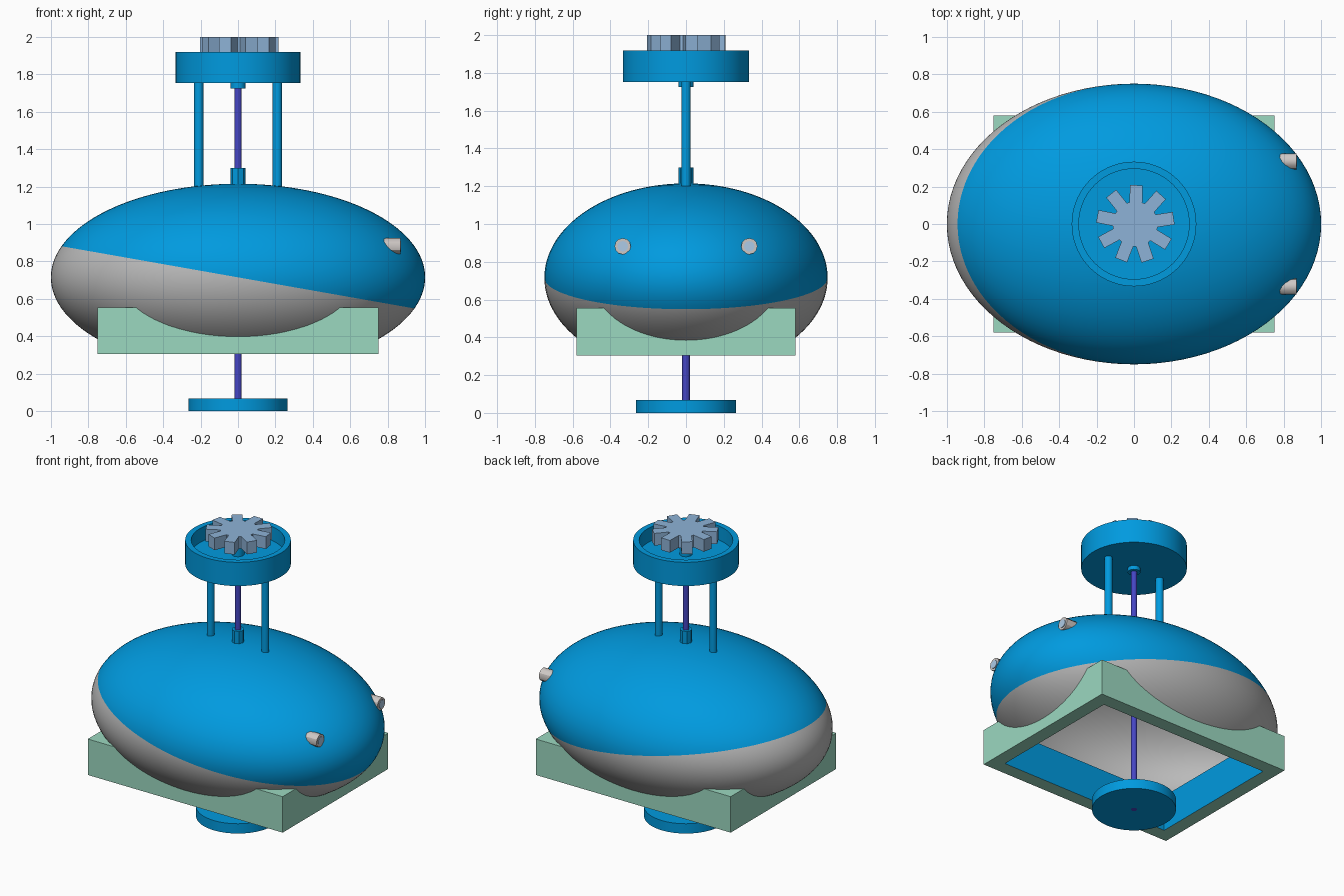
import bpy, bmesh, math
from mathutils import Matrix, Vector

cube = bpy.data.objects.get("Cube")
if cube:
    bpy.data.objects.remove(cube, do_unlink=True)


def material(name, rgb):
    m = bpy.data.materials.new(name)
    m.use_nodes = True
    colour = (*rgb, 1)
    m.diffuse_color = colour
    m.node_tree.nodes["Principled BSDF"].inputs["Base Color"].default_value = colour
    return m


blue = material("hull blue", (0.0, 0.325, 0.74))
grey = material("belly grey", (0.49, 0.49, 0.49))
green = material("frame green", (0.33, 0.69, 0.53))
steel = material("gear steel blue", (0.27, 0.45, 0.68))
purple = material("shaft purple", (0.06, 0.06, 0.55))
pale = material("eye pale grey", (0.62, 0.58, 0.56))
lens = material("lens pale blue", (0.42, 0.6, 0.8))


def finish(name, bm, mats, smooth=True):
    bmesh.ops.recalc_face_normals(bm, faces=bm.faces)
    mesh = bpy.data.meshes.new(name)
    bm.to_mesh(mesh)
    bm.free()
    for m in mats:
        mesh.materials.append(m)
    ob = bpy.data.objects.new(name, mesh)
    bpy.context.collection.objects.link(ob)
    if smooth:
        smooth_object(ob)
    return ob


def activate(ob):
    bpy.ops.object.select_all(action="DESELECT")
    ob.select_set(True)
    bpy.context.view_layer.objects.active = ob


def smooth_object(ob):
    activate(ob)
    bpy.ops.object.shade_smooth_by_angle(angle=math.radians(30))


def cylinder(name, r, z0, z1, mat, x=0, sides=24):
    bm = bmesh.new()
    bmesh.ops.create_cone(bm, cap_ends=True, segments=sides, radius1=r, radius2=r,
                          depth=z1 - z0, matrix=Matrix.Translation((x, 0, (z0 + z1) / 2)))
    return finish(name, bm, [mat])


def lathe(name, profile, mat, steps=72):
    bm = bmesh.new()
    verts = [bm.verts.new((r, 0, z)) for r, z in profile]
    edges = [bm.edges.new(pair) for pair in zip(verts, verts[1:])]
    bmesh.ops.spin(bm, geom=verts + edges, axis=(0, 0, 1), cent=(0, 0, 0),
                   angle=math.tau, steps=steps)
    bmesh.ops.remove_doubles(bm, verts=bm.verts, dist=1e-4)
    return finish(name, bm, [mat])


MID, BASE, RIM = 0.715, 0.305, 0.555
centre = Vector((0, 0, MID))


def ellipsoid(wall):
    bm = bmesh.new()
    size = Matrix.Diagonal((1 - wall, 0.75 - wall, 0.5 - wall, 1))
    bmesh.ops.create_uvsphere(bm, u_segments=96, v_segments=64, radius=1,
                              matrix=Matrix.Translation(centre) @ size)
    return bm


def carve(ob, name, bm):
    # Cut faces take the grey slot
    for f in bm.faces:
        f.material_index = 1
    cutter = finish(name, bm, [blue, grey], smooth=False)
    cutter.hide_render = True
    mod = ob.modifiers.new(name, "BOOLEAN")
    mod.operation = "DIFFERENCE"
    mod.solver = "EXACT"
    mod.object = cutter
    activate(ob)
    bpy.ops.object.modifier_apply(modifier=mod.name)
    bpy.data.objects.remove(cutter, do_unlink=True)


# Hull: ellipsoid with a tilted colour split
bm = ellipsoid(0)
tilt = math.radians(10)
normal = Vector((math.sin(tilt), 0, math.cos(tilt)))
bmesh.ops.bisect_plane(bm, geom=bm.verts[:] + bm.edges[:] + bm.faces[:], dist=1e-5,
                       plane_co=centre, plane_no=normal)
for f in bm.faces:
    f.material_index = 0 if (f.calc_center_median() - centre).dot(normal) > 0 else 1
hull = finish("hull", bm, [blue, grey], smooth=False)

# Hollow grey inside, open through a rectangle underneath
carve(hull, "cavity", ellipsoid(0.012))
IX, IY = 0.655, 0.485
bm = bmesh.new()
bmesh.ops.create_cube(bm, size=1, matrix=Matrix.Translation((0, 0, RIM / 2 + 0.05))
                      @ Matrix.Diagonal((2 * IX + 0.02, 2 * IY + 0.02, RIM - 0.1, 1)))
carve(hull, "opening", bm)
smooth_object(hull)

# Open frame around the belly, blue on the inside
bm = bmesh.new()
rings = []
for hx, hy, z in ((0.75, 0.58, BASE), (0.75, 0.58, RIM), (IX, IY, RIM), (IX, IY, BASE)):
    rings.append([bm.verts.new((sx * hx, sy * hy, z))
                  for sx, sy in ((-1, -1), (1, -1), (1, 1), (-1, 1))])
for i in range(4):
    a, b = rings[i], rings[(i + 1) % 4]
    for k in range(4):
        n = (k + 1) % 4
        face = bm.faces.new((a[k], a[n], b[n], b[k]))
        face.material_index = 1 if i == 2 else 0
finish("belly_frame", bm, [green, blue], smooth=False)

# Drive shaft, foot disc and collars
cylinder("drive_shaft", 0.02, -0.0005, 1.93, purple)
cylinder("foot_disc", 0.265, 0, 0.068, blue, sides=72)
cylinder("lower_collar", 0.04, 1.18, 1.3, blue, sides=8)
cylinder("upper_collar", 0.04, 1.725, 1.92, blue)

# Posts holding the gear cup
for side, x in (("right", -0.21), ("left", 0.21)):
    cylinder(side + "_post", 0.025, 1.15, 1.77, blue, x=x)

# Open cup
lathe("gear_cup", [(0, 1.753), (0.333, 1.753), (0.333, 1.918), (0.295, 1.918),
                   (0.295, 1.82), (0, 1.82)], blue)

# Gear with nine straight teeth
TEETH, ROOT, TIP, HALF = 9, 0.12, 0.21, 0.034
bm = bmesh.new()
outline = []
for i in range(TEETH):
    mid = math.radians(88.5) + i * math.tau / TEETH
    for r, s in ((ROOT, -1), (TIP, -1), (TIP, 1), (ROOT, 1)):
        a = mid + s * math.asin(HALF / r)
        outline.append(bm.verts.new((r * math.cos(a) + 0.007, r * math.sin(a), 1.915)))
face = bm.faces.new(outline)
top = bmesh.ops.extrude_face_region(bm, geom=[face])
bmesh.ops.translate(bm, vec=(0, 0, 0.085),
                    verts=[v for v in top["geom"] if isinstance(v, bmesh.types.BMVert)])
finish("gear", bm, [steel], smooth=False)

# Eyes: short stubs facing +x with a pale lens
for side, y in (("front", -0.335), ("back", 0.335)):
    for part, r, x0, x1, mat in (("eye", 0.043, 0.74, 0.868, pale),
                                 ("lens", 0.028, 0.866, 0.872, lens)):
        bm = bmesh.new()
        bmesh.ops.create_cone(bm, cap_ends=True, segments=12, radius1=r, radius2=r, depth=x1 - x0,
                              matrix=Matrix.Translation(((x0 + x1) / 2, y, 0.882))
                              @ Matrix.Rotation(math.pi / 2, 4, "Y"))
        finish(side + "_" + part, bm, [mat])
